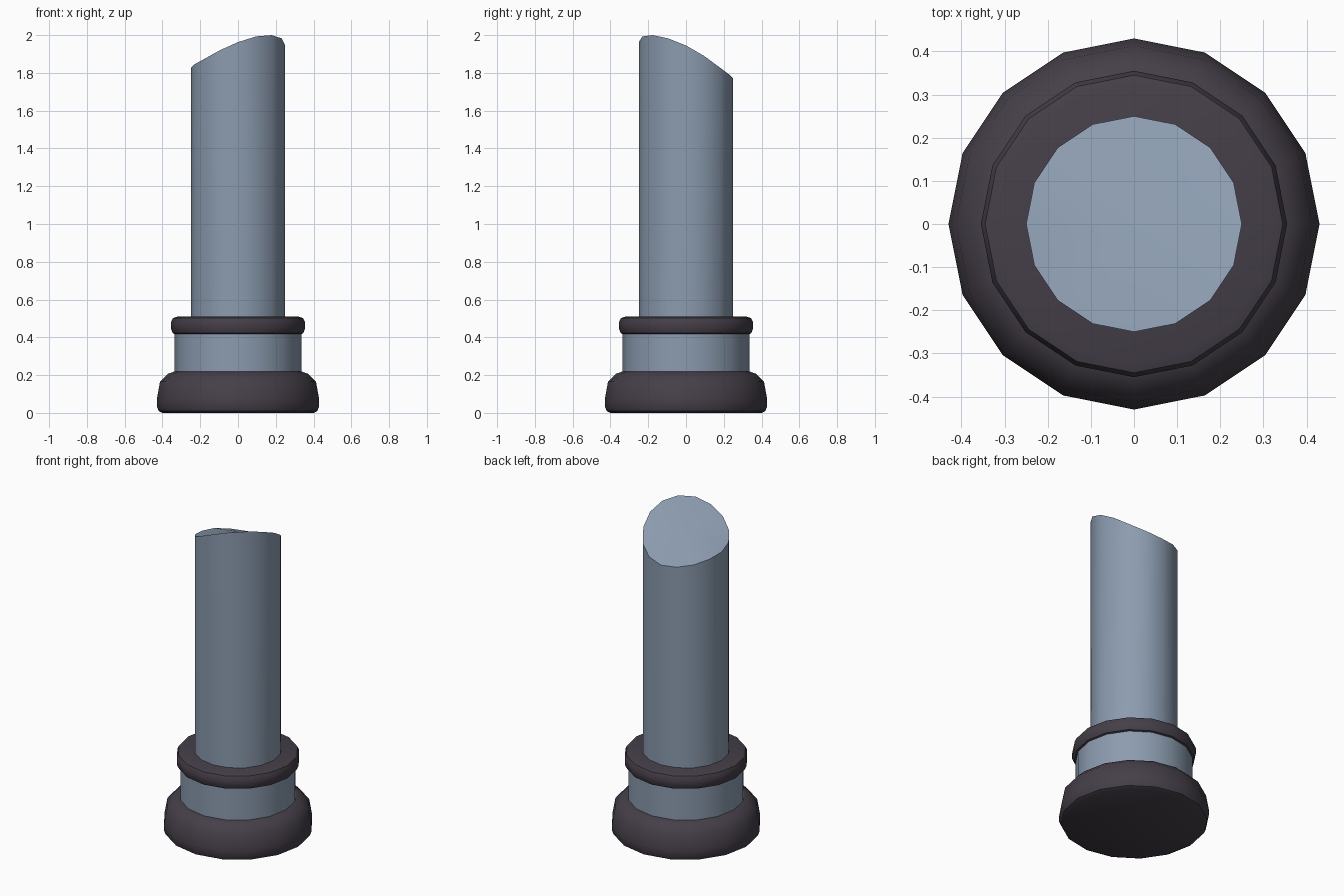
import bpy, bmesh
from math import cos, sin, radians, tau

if "Cube" in bpy.data.objects:
    bpy.data.objects.remove(bpy.data.objects["Cube"])

SIDES = 16


def material(name, rgb):
    m = bpy.data.materials.new(name)
    m.diffuse_color = (*rgb, 1)
    m.use_nodes = True
    m.node_tree.nodes["Principled BSDF"].inputs["Base Color"].default_value = m.diffuse_color
    return m


stone = material("blue_grey_stone", (0.26, 0.33, 0.43))
dark = material("dark_trim", (0.06, 0.05, 0.066))


def ring_verts(bm, r, heights):
    return [bm.verts.new((r * cos(tau * i / SIDES), r * sin(tau * i / SIDES), z))
            for i, z in enumerate(heights)]


def bridge(bm, a, b):
    for i in range(SIDES):
        j = (i + 1) % SIDES
        bm.faces.new((a[i], a[j], b[j], b[i]))


def finish(bm, name, mat):
    bmesh.ops.recalc_face_normals(bm, faces=bm.faces)
    me = bpy.data.meshes.new(name)
    bm.to_mesh(me)
    bm.free()
    me.materials.append(mat)
    ob = bpy.data.objects.new(name, me)
    bpy.context.collection.objects.link(ob)
    bpy.ops.object.select_all(action='DESELECT')
    ob.select_set(True)
    bpy.context.view_layer.objects.active = ob
    bpy.ops.object.shade_smooth_by_angle(angle=radians(40))


def lathe(name, profile, mat):
    bm = bmesh.new()
    loops = [ring_verts(bm, r, [z] * SIDES) for r, z in profile]
    for a, b in zip(loops, loops[1:]):
        bridge(bm, a, b)
    bm.faces.new(loops[0])
    bm.faces.new(loops[-1])
    finish(bm, name, mat)


# Rounded foot
lathe("base", [(0.40, 0), (0.42, 0.01), (0.43, 0.035), (0.43, 0.07), (0.413, 0.165),
               (0.37, 0.207), (0.335, 0.22)], dark)

# Plain drum between the two dark mouldings
lathe("drum", [(0.335, 0.21), (0.335, 0.43)], stone)

# Rounded collar
lathe("collar", [(0.325, 0.413), (0.345, 0.422), (0.355, 0.445), (0.355, 0.48),
                 (0.345, 0.502), (0.32, 0.51)], dark)

# Broken shaft with an uneven slanted top, rim heights counter-clockwise from +x
rim = [1.945, 1.89, 1.83, 1.79, 1.77, 1.775, 1.79, 1.81,
       1.825, 1.845, 1.875, 1.92, 1.963, 1.993, 2.0, 1.983]
bm = bmesh.new()
low = ring_verts(bm, 0.25, [0.5] * SIDES)
top = ring_verts(bm, 0.25, rim)
bridge(bm, low, top)
bm.faces.new(low)
centre = bm.verts.new((0, 0, 1.885))
for i in range(SIDES):
    bm.faces.new((top[i], top[(i + 1) % SIDES], centre))
finish(bm, "broken_shaft", stone)
